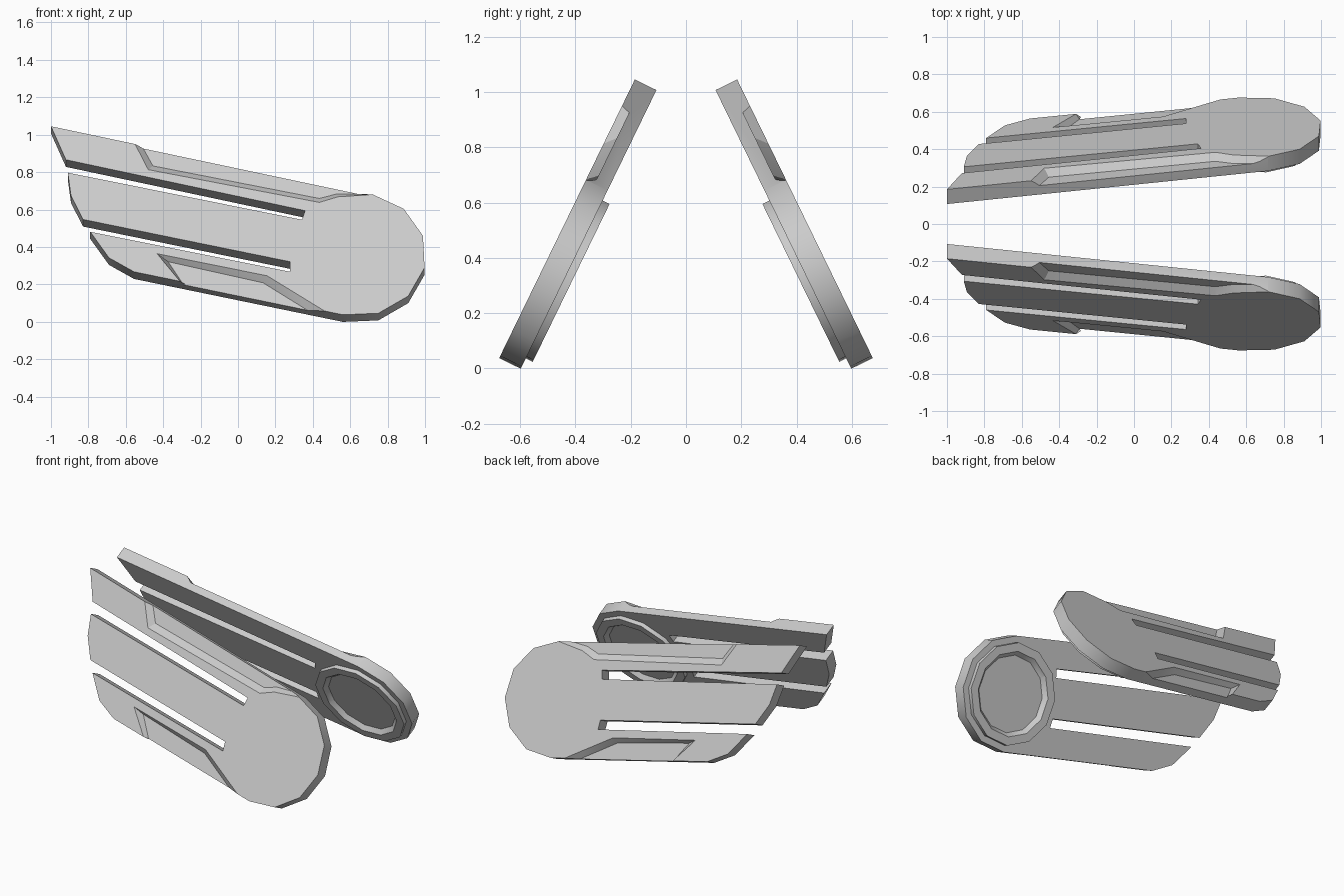
import bpy, bmesh, math

cube = bpy.data.objects.get("Cube")
if cube:
    bpy.data.objects.remove(cube, do_unlink=True)

LEAN = math.atan(0.487)          # tilt of each panel from vertical
THICK = 0.087
HUB_X, HUB_T, HUB_R, HUB_TURN = 0.639, 0.4, 0.367, 77.7

grey = bpy.data.materials.new("plain grey")
grey.use_nodes = True
grey.diffuse_color = (0.6, 0.6, 0.6, 1)
grey.node_tree.nodes["Principled BSDF"].inputs["Base Color"].default_value = (0.6, 0.6, 0.6, 1)


def place(x, z, depth):
    """Point at height z on the leaning outer face, pushed inward by depth."""
    return (x, -0.676 + math.tan(LEAN) * (z - 0.037) + math.cos(LEAN) * depth,
            z - math.sin(LEAN) * depth)


def loft(name, rings):
    """Closed solid through a list of (outline, depth) rings."""
    bm = bmesh.new()
    loops = [[bm.verts.new(place(x, z, d)) for x, z in pts] for pts, d in rings]
    n = len(loops[0])
    bm.faces.new(loops[0])
    bm.faces.new(loops[-1])
    for a, b in zip(loops, loops[1:]):
        for i in range(n):
            j = (i + 1) % n
            bm.faces.new((a[i], a[j], b[j], b[i]))
    bmesh.ops.recalc_face_normals(bm, faces=bm.faces)
    mesh = bpy.data.meshes.new(name)
    bm.to_mesh(mesh)
    bm.free()
    mesh.materials.append(grey)
    obj = bpy.data.objects.new(name, mesh)
    bpy.context.collection.objects.link(obj)
    return obj


def hub(radius, count=12):
    """Clockwise points of the twelve-sided hub."""
    angles = [math.radians(HUB_TURN - 30 * i) for i in range(count)]
    return [(HUB_X + radius * math.cos(a),
             (HUB_T + radius * math.sin(a)) * math.cos(LEAN)) for a in angles]


def apply_all(obj):
    bpy.ops.object.select_all(action='DESELECT')
    obj.select_set(True)
    bpy.context.view_layer.objects.active = obj
    for m in list(obj.modifiers):
        bpy.ops.object.modifier_apply(modifier=m.name)


def cut(obj, cutter):
    m = obj.modifiers.new("cut", 'BOOLEAN')
    m.operation = 'DIFFERENCE'
    m.solver = 'EXACT'
    m.object = cutter
    apply_all(obj)
    bpy.data.objects.remove(cutter, do_unlink=True)


def finish(obj):
    """Mirror to the other side and smooth the rounded rims."""
    m = obj.modifiers.new("mirror", 'MIRROR')
    m.use_axis = (False, True, False)
    m.use_mirror_merge = False
    apply_all(obj)
    bpy.ops.object.shade_smooth_by_angle(angle=math.radians(33))


# Panel: rounded hub with three slanted fins split by two slots
lower_fin = [(-0.556, 0.267), (-0.69, 0.342), (-0.79, 0.481), (0.278, 0.267)]
middle_fin = [(0.278, 0.321), (-0.829, 0.547), (-0.893, 0.674), (-0.91, 0.797), (0.342, 0.545)]
upper_fin = [(0.358, 0.594), (-0.92, 0.866), (-1.0, 1.045)]
outline = hub(HUB_R, 7) + lower_fin + middle_fin + upper_fin
panel = loft("fin_panels", [(outline, 0), (outline, THICK)])

# Sloped recess along the upper edge
top_rim = [(-0.6, 1.046), (-0.48, 0.813), (0.435, 0.638), (0.535, 0.668), (0.717, 0.68), (0.717, 1.046)]
top_floor = [(-0.565, 1.046), (-0.455, 0.848), (0.435, 0.674), (0.524, 0.697), (0.717, 0.7), (0.717, 1.046)]
cut(panel, loft("upper_cutter", [(top_rim, -0.03), (top_rim, 0), (top_floor, 0.034)]))

# Sloped recess along the lower edge
low_rim = [(-0.433, 0.364), (0.155, 0.246), (0.47, 0.053), (0.55, 0.0), (-0.13, 0.0)]
low_floor = [(-0.374, 0.336), (0.134, 0.223), (0.375, 0.074), (0.49, 0.0), (-0.15, 0.0)]
cut(panel, loft("lower_cutter", [(low_rim, -0.03), (low_rim, 0), (low_floor, 0.034)]))
finish(panel)

# Raised ring on the inner side of each hub
ring = loft("hub_rings", [(hub(0.325), THICK - 0.01), (hub(0.325), THICK + 0.028)])
cut(ring, loft("ring_cutter", [(hub(0.245), THICK - 0.03), (hub(0.245), THICK),
                               (hub(0.27), THICK + 0.028), (hub(0.27), THICK + 0.05)]))
finish(ring)
